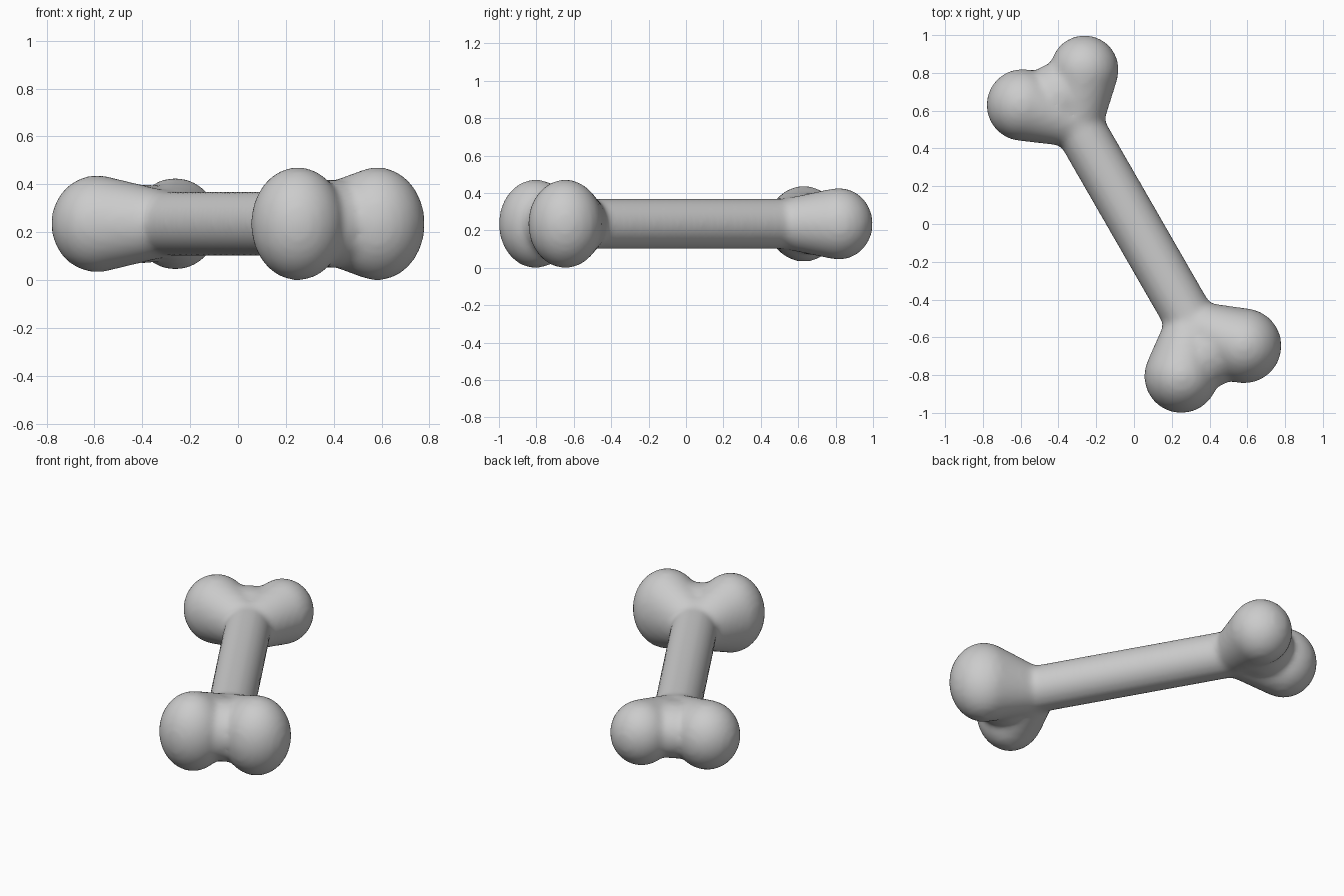
import bpy, bmesh
from mathutils import Vector, Matrix

if "Cube" in bpy.data.objects:
    bpy.data.objects.remove(bpy.data.objects["Cube"])

Z = 0.235  # height of the bone's centre line


def ellipsoid(bm, x, y, r, rz):
    m = Matrix.Translation((x, y, Z)) @ Matrix.Diagonal((r, r, rz, 1))
    return bmesh.ops.create_uvsphere(bm, u_segments=24, v_segments=16, radius=1, matrix=m)["verts"]


def hull(bm, *parts):
    # convex skin around several ellipsoids
    tmp = bmesh.new()
    for p in parts:
        ellipsoid(tmp, *p)
    res = bmesh.ops.convex_hull(tmp, input=tmp.verts[:])
    junk = {v for v in res["geom_interior"] if isinstance(v, bmesh.types.BMVert)}
    bmesh.ops.delete(tmp, geom=list(junk), context="VERTS")
    bmesh.ops.delete(tmp, geom=[f for f in tmp.faces if len(f.verts) > 3], context="FACES")
    bmesh.ops.convex_hull(tmp, input=tmp.verts[:])
    me = bpy.data.meshes.new("tmp")
    tmp.to_mesh(me)
    tmp.free()
    bm.from_mesh(me)
    bpy.data.meshes.remove(me)


bm = bmesh.new()

# shaft
a, b = Vector((-0.30, 0.53, Z)), Vector((0.31, -0.53, Z))
rot = (b - a).to_track_quat("Z", "Y").to_matrix().to_4x4()
bmesh.ops.create_cone(bm, cap_ends=True, segments=32, radius1=0.135, radius2=0.135,
                      depth=(b - a).length, matrix=Matrix.Translation((a + b) / 2) @ rot)

# knuckles: two lobes and the web between them at each end
ends = [
    ((-0.30, 0.54), (-0.262, 0.818, 0.182, 0.192), (-0.59, 0.63, 0.192, 0.203), (-0.395, 0.67, 0.19, 0.165)),
    ((0.30, -0.54), (0.25, -0.805, 0.197, 0.237), (0.582, -0.645, 0.2, 0.237), (0.39, -0.68, 0.19, 0.185)),
]
for (x, y), lobe_1, lobe_2, web in ends:
    root = (x, y, 0.135, 0.135)
    hull(bm, lobe_1, root)
    hull(bm, lobe_2, root)
    ellipsoid(bm, *web)

me = bpy.data.meshes.new("bone")
bm.to_mesh(me)
bm.free()
bone = bpy.data.objects.new("bone", me)
bpy.context.collection.objects.link(bone)

# fuse into one soft skin
rm = bone.modifiers.new("fuse", "REMESH")
rm.mode = "VOXEL"
rm.voxel_size = 0.018
rm.use_smooth_shade = True
sm = bone.modifiers.new("soften", "SMOOTH")
sm.factor = 0.5
sm.iterations = 10
